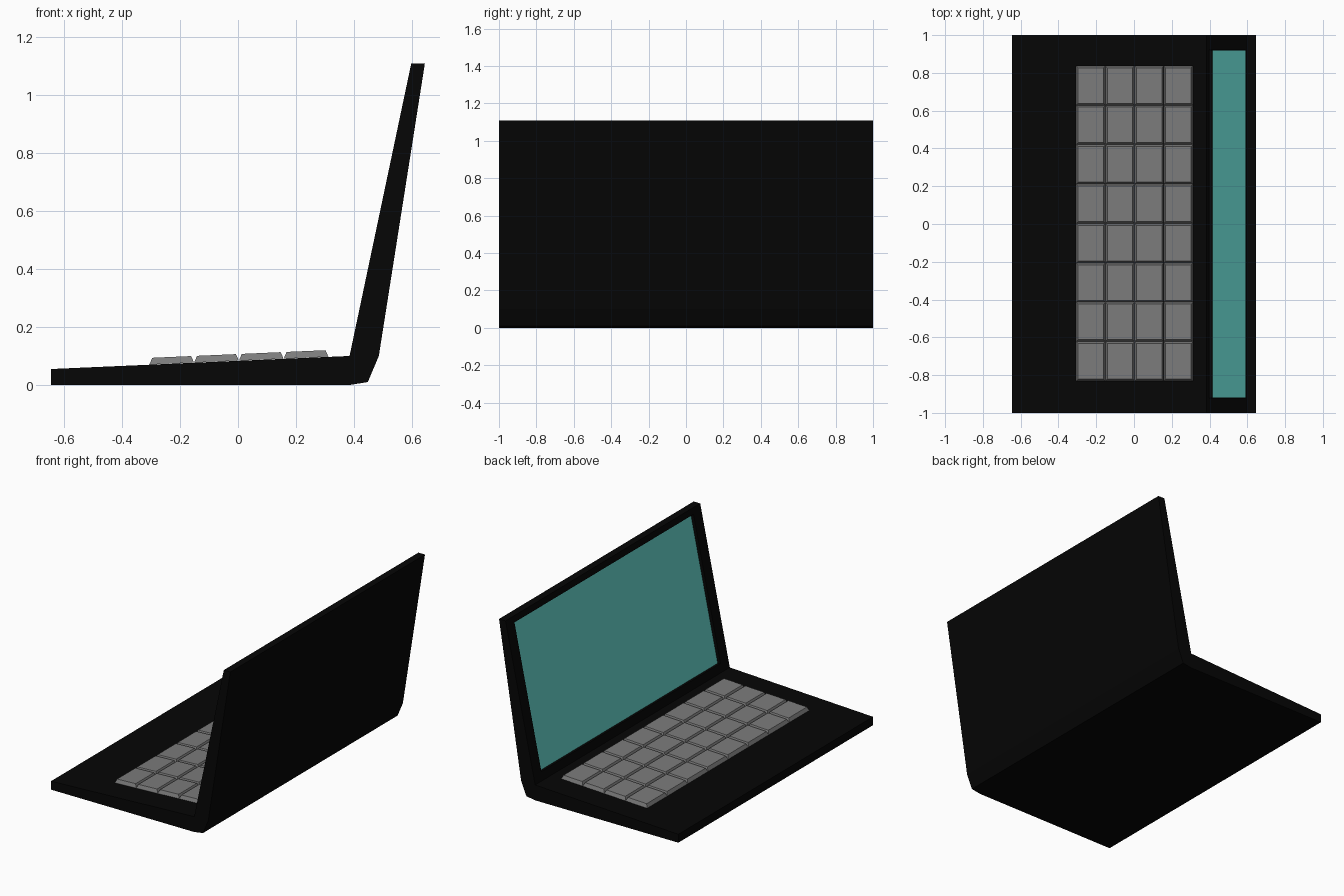
import bpy, bmesh
from mathutils import Vector

if "Cube" in bpy.data.objects:
    bpy.data.objects.remove(bpy.data.objects["Cube"])


def material(name, rgb):
    m = bpy.data.materials.new(name)
    m.diffuse_color = (*rgb, 1)
    m.use_nodes = True
    m.node_tree.nodes["Principled BSDF"].inputs["Base Color"].default_value = m.diffuse_color
    return m


BLACK = material("black casing", (0.0018, 0.0018, 0.0018))
GREY = material("grey keys", (0.2, 0.2, 0.2))
TEAL = material("teal screen", (0.127, 0.63, 0.575))


def finish(bm, name, mats):
    bmesh.ops.recalc_face_normals(bm, faces=bm.faces)
    me = bpy.data.meshes.new(name)
    bm.to_mesh(me)
    bm.free()
    for m in mats:
        me.materials.append(m)
    ob = bpy.data.objects.new(name, me)
    bpy.context.collection.objects.link(ob)
    return ob


# Casing: side profile (base, hinge and lid) extruded across the width
profile = [(-0.645, 0), (0.385, 0), (0.448, 0.01), (0.486, 0.10),
           (0.645, 1.11), (0.598, 1.11), (0.385, 0.10), (-0.645, 0.055)]
bm = bmesh.new()
side = bm.faces.new([bm.verts.new((x, -1, z)) for x, z in profile])
ext = bmesh.ops.extrude_face_region(bm, geom=[side])
bmesh.ops.translate(bm, vec=(0, 2, 0),
                    verts=[v for v in ext["geom"] if isinstance(v, bmesh.types.BMVert)])
bmesh.ops.recalc_face_normals(bm, faces=bm.faces)

# Screen: inset face on the inside of the lid, sunk behind a thin rim
low, high = Vector((0.385, 0, 0.10)), Vector((0.598, 0, 1.11))
lid = min((f for f in bm.faces if f.calc_center_median().z > 0.58 and abs(f.normal.y) < 0.1),
          key=lambda f: f.normal.x)
bmesh.ops.inset_region(bm, faces=[lid], thickness=0.08)
for v in lid.verts:
    p = low.lerp(high, 0.053 if v.co.z < 0.6 else 0.962)
    v.co = (p.x, 0.92 if v.co.y > 0 else -0.92, p.z)
lid.normal_update()
inward = -0.02 * lid.normal
bmesh.ops.inset_region(bm, faces=[lid], thickness=0.0005)
bmesh.ops.translate(bm, verts=lid.verts[:], vec=inward)
lid.material_index = 1
finish(bm, "casing_and_screen", [BLACK, TEAL])

# Keys: tapered blocks following the slope of the deck
COLS, ROWS = 4, 8
PX, PY = 0.1545, 0.2085


def deck(x):
    return 0.055 + (x + 0.645) * 0.045 / 1.03


bm = bmesh.new()
for c in range(COLS):
    for r in range(ROWS):
        cx = 0.003 + (c - (COLS - 1) / 2) * PX
        cy = 0.003 + (r - (ROWS - 1) / 2) * PY
        for v in bmesh.ops.create_cube(bm, size=2)["verts"]:
            top = v.co.z > 0
            x = cx + v.co.x * (0.067 if top else 0.0772)
            y = cy + v.co.y * (0.094 if top else 0.1042)
            v.co = (x, y, deck(x) + (0.0235 if top else 0.0005))
finish(bm, "keys", [GREY])
